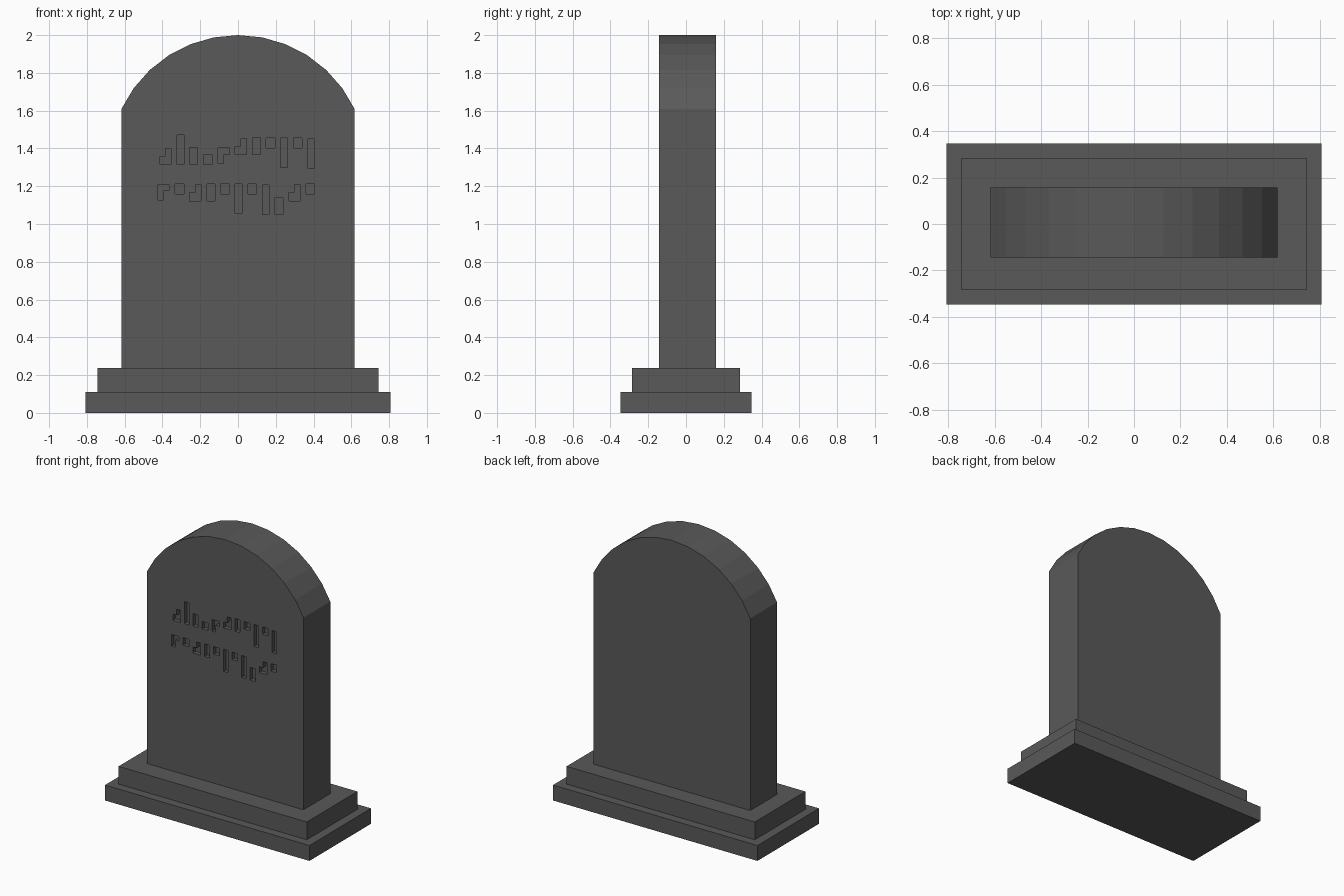
import bpy
import bmesh
from math import sin, cos, asin, sqrt

default = bpy.data.objects.get("Cube")
if default:
    bpy.data.objects.remove(default, do_unlink=True)

stone = bpy.data.materials.new("dark grey stone")
stone.use_nodes = True
stone.diffuse_color = (0.1, 0.1, 0.1, 1)
stone.node_tree.nodes["Principled BSDF"].inputs["Base Color"].default_value = (0.1, 0.1, 0.1, 1)


def add_prism(bm, outline, y0, y1):
    """Extrude an x-z outline from y0 to y1."""
    face = bm.faces.new([bm.verts.new((x, y0, z)) for x, z in outline])
    extruded = bmesh.ops.extrude_face_region(bm, geom=[face])["geom"]
    moved = [v for v in extruded if isinstance(v, bmesh.types.BMVert)]
    bmesh.ops.translate(bm, verts=moved, vec=(0, y1 - y0, 0))


def finish(bm, name):
    bmesh.ops.recalc_face_normals(bm, faces=bm.faces[:])
    mesh = bpy.data.meshes.new(name)
    bm.to_mesh(mesh)
    bm.free()
    mesh.materials.append(stone)
    obj = bpy.data.objects.new(name, mesh)
    bpy.context.collection.objects.link(obj)
    return obj


def rect(x0, x1, z0, z1):
    return [(x0, z0), (x1, z0), (x1, z1), (x0, z1)]


# Two-step plinth
for name, half_x, half_y, z0, z1 in (
    ("lower_plinth", 0.807, 0.347, 0, 0.11),
    ("upper_plinth", 0.743, 0.285, 0.11, 0.237),
):
    bm = bmesh.new()
    add_prism(bm, rect(-half_x, half_x, z0, z1), -half_y, half_y)
    finish(bm, name)

# Upright slab with a faceted arched top
half, shoulder, top, segments = 0.618, 1.608, 2.0, 12
front, back = -0.144, 0.158
sag = top - shoulder
radius = (half ** 2 + sag ** 2) / (2 * sag)
sweep = asin(half / radius)
outline = [(-half, 0.237), (half, 0.237)]
for i in range(segments + 1):
    a = sweep * (1 - 2 * i / segments)
    outline.append((radius * sin(a), top - radius + radius * cos(a)))
bm = bmesh.new()
add_prism(bm, outline, front, back)
slab = finish(bm, "upright_slab")

# Carved abstract notches: width and height of each kind
SIZES = {"tall": (0.036, 0.157), "short": (0.042, 0.09), "dot": (0.046, 0.053),
         "rise": (0.06, 0.086), "drop": (0.06, 0.083)}
UPPER = [("rise", 1.314), ("tall", 1.314), ("short", 1.314), ("dot", 1.314),
         ("drop", 1.319), ("rise", 1.367), ("short", 1.367), ("dot", 1.402),
         ("tall", 1.298), ("dot", 1.402), ("tall", 1.293)]
LOWER = [("drop", 1.127), ("dot", 1.158), ("rise", 1.123), ("short", 1.122),
         ("dot", 1.158), ("tall", 1.056), ("dot", 1.158), ("tall", 1.05),
         ("short", 1.05), ("rise", 1.123), ("dot", 1.158)]


def notch_outline(kind, x, z):
    w, h = SIZES[kind]
    mid = x + w / 2
    if kind == "rise":   # upper left corner left uncut
        step = z + h / 2
        return [(x, z), (x + w, z), (x + w, z + h), (mid, z + h), (mid, step), (x, step)]
    if kind == "drop":   # lower right corner left uncut
        step = z + h * 0.6
        return [(x, z), (mid, z), (mid, step), (x + w, step), (x + w, z + h), (x, z + h)]
    return rect(x, x + w, z, z + h)


bm = bmesh.new()
for x, row in ((-0.414, UPPER), (-0.424, LOWER)):
    for kind, z in row:
        add_prism(bm, notch_outline(kind, x, z), front - 0.05, front + 0.03)
        x += SIZES[kind][0] + 0.031
cutter = finish(bm, "notch_cutter")
cutter.hide_render = True

# Carve the slab, then discard the cutter
carve = slab.modifiers.new("carve", "BOOLEAN")
carve.operation = "DIFFERENCE"
carve.solver = "EXACT"
carve.object = cutter
bpy.context.view_layer.objects.active = slab
bpy.ops.object.modifier_apply(modifier=carve.name)
bpy.data.objects.remove(cutter, do_unlink=True)
